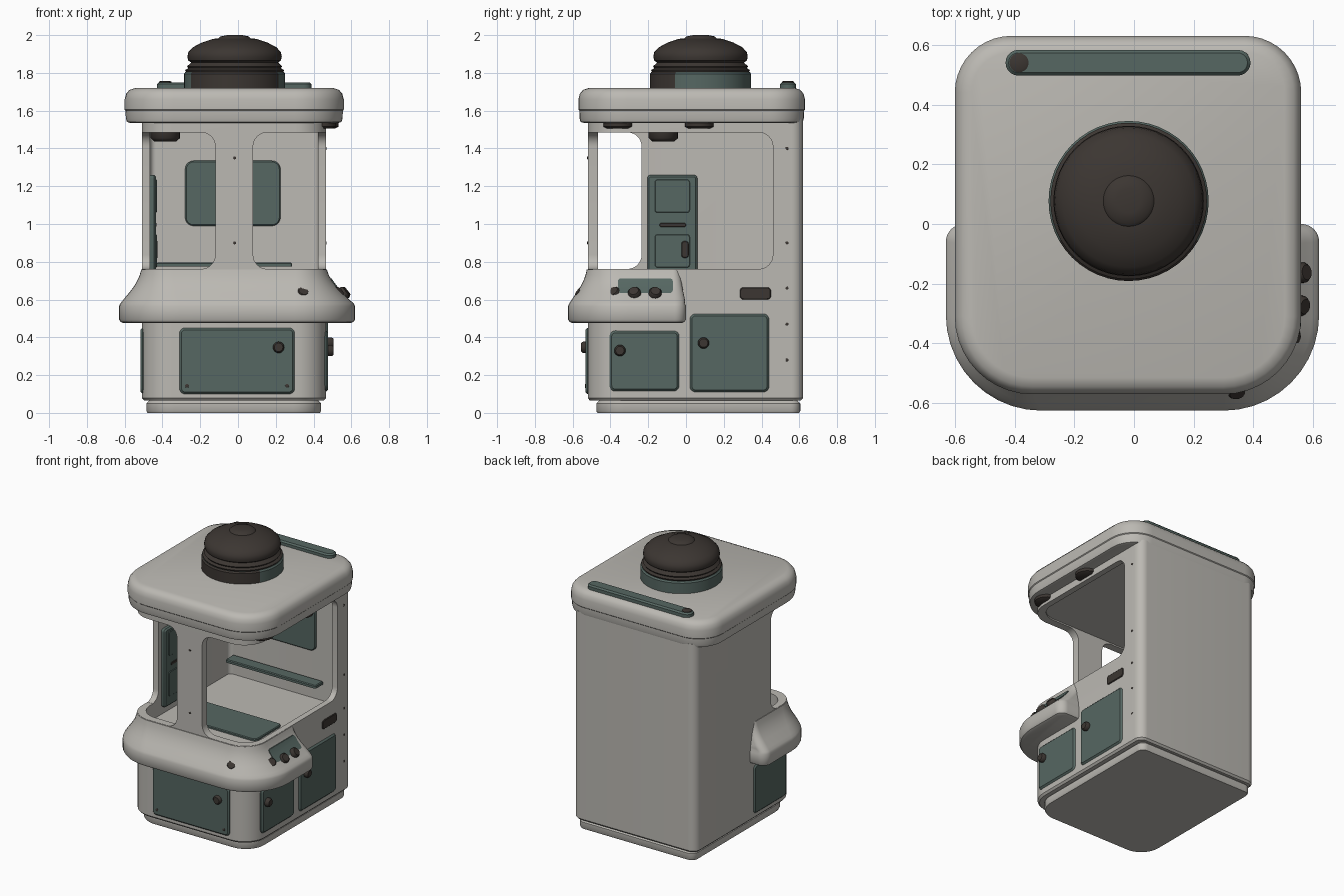
import bpy, bmesh, math
from mathutils import Vector

if "Cube" in bpy.data.objects:
    bpy.data.objects.remove(bpy.data.objects["Cube"])


def material(name, rgb):
    m = bpy.data.materials.new(name)
    m.diffuse_color = (*rgb, 1)
    m.use_nodes = True
    m.node_tree.nodes["Principled BSDF"].inputs["Base Color"].default_value = m.diffuse_color
    return m


SHELL = material("warm_grey_shell", (0.50, 0.485, 0.45))
GREEN = material("grey_green_panel", (0.092, 0.135, 0.122))
DARK = material("dark_brown", (0.045, 0.037, 0.032))


def outline(x0, x1, y0, y1, rf, rb, n=10):
    """Rounded rectangle, radius rf on the y0 side and rb on the y1 side."""
    pts = []
    for cx, cy, r, a in ((x0 + rf, y0 + rf, rf, 180), (x1 - rf, y0 + rf, rf, 270),
                         (x1 - rb, y1 - rb, rb, 0), (x0 + rb, y1 - rb, rb, 90)):
        for i in range(n + 1):
            t = math.radians(a + 90 * i / n)
            pts.append((cx + r * math.cos(t), cy + r * math.sin(t)))
    return pts


def circle(cx, cy, r, n=48):
    return [(cx + r * math.cos(2 * math.pi * i / n), cy + r * math.sin(2 * math.pi * i / n)) for i in range(n)]


def loft(name, rings, mat, axis="z"):
    """Skin a stack of (level, 2D outline) and cap both ends."""
    place = {"z": lambda p, d: (p[0], p[1], d),
             "y": lambda p, d: (p[0], d, p[1]),
             "x": lambda p, d: (d, p[0], p[1])}[axis]
    bm = bmesh.new()
    loops = [[bm.verts.new(place(p, d)) for p in ring] for d, ring in rings]
    n = len(loops[0])
    for a, b in zip(loops, loops[1:]):
        for i in range(n):
            bm.faces.new((a[i], a[(i + 1) % n], b[(i + 1) % n], b[i]))
    bm.faces.new(loops[0][::-1])
    bm.faces.new(loops[-1])
    bmesh.ops.recalc_face_normals(bm, faces=bm.faces)
    me = bpy.data.meshes.new(name)
    bm.to_mesh(me)
    bm.free()
    ob = bpy.data.objects.new(name, me)
    bpy.context.collection.objects.link(ob)
    if mat:
        me.materials.append(mat)
    return ob


def smooth(ob, angle=35):
    bpy.ops.object.select_all(action="DESELECT")
    ob.select_set(True)
    bpy.context.view_layer.objects.active = ob
    bpy.ops.object.shade_smooth_by_angle(angle=math.radians(angle))


def boolean(ob, cutter, op="DIFFERENCE"):
    mod = ob.modifiers.new("cut", "BOOLEAN")
    mod.object, mod.operation, mod.solver = cutter, op, "EXACT"
    bpy.context.view_layer.objects.active = ob
    bpy.ops.object.modifier_apply(modifier=mod.name)


def plate(name, axis, a0, a1, b0, b1, d0, d1, mat, r=0.03):
    """Rounded plate with a small chamfer on its outer face at d1."""
    c = 0.25 * (d1 - d0)
    e = abs(c)
    o = outline(a0, a1, b0, b1, r, r, 5)
    i = outline(a0 + e, a1 - e, b0 + e, b1 - e, max(r - e, .002), max(r - e, .002), 5)
    ob = loft(name, [(d0, o), (d1 - c, o), (d1, i)], mat, axis)
    smooth(ob)
    return ob


def knob(name, pos, direction, r, h, mat=DARK):
    ob = loft(name, [(0, circle(0, 0, r, 20)), (h * .7, circle(0, 0, r, 20)), (h, circle(0, 0, r * .75, 20))], mat)
    ob.location = pos
    ob.rotation_euler = Vector(direction).to_track_quat("Z", "Y").to_euler()
    smooth(ob, 50)
    return ob


def inset(box, d):
    x0, x1, y0, y1, rf, rb = box
    return outline(x0 + d, x1 - d, y0 + d, y1 - d, rf - d, rb - d)


# Cabinet body with a lower groove
BODY = (-.508, .466, -.52, .62, .16, .06)
body = loft("cabinet_body", [(.065, inset(BODY, .012)), (.078, inset(BODY, 0)), (1.56, inset(BODY, 0))], SHELL)

# Plinth
PL = (-.485, .44, -.475, .605, .15, .05)
smooth(loft("plinth", [(0, inset(PL, .006)), (.01, inset(PL, 0)), (.05, inset(PL, 0)), (.07, inset(PL, .02))], SHELL))

# Flared counter ledge around the front half
WIDE = (-.63, .62, -.625, .0, .32, .06)
TOP = (-.512, .47, -.525, -.03, .165, .04)


def ledge(name, mat, grow=0):
    rings = [(.475, inset(WIDE, .025)), (.482, inset(WIDE, .008)), (.495, inset(WIDE, 0)), (.565, inset(WIDE, 0)),
             (.58, inset(WIDE, .007))]
    for z, t in ((.595, .17), (.615, .3), (.64, .48), (.67, .67), (.70, .82), (.73, .93), (.76, 1)):
        box = [w + (p - w) * t for w, p in zip(WIDE, TOP)]
        rings.append((z, inset(box, -grow)))
    return loft(name, rings, mat)


counter = ledge("counter_ledge", SHELL)

# Cavity and wraparound window openings
cavity = loft("cavity_cutter", [(.65, outline(-.465, .424, -.465, .57, .13, .03)),
                                (1.495, outline(-.465, .424, -.465, .57, .13, .03))], None)
Z0, Z1 = .762, 1.485
cutters = [cavity]
for name, axis, a0, a1, d0, d1 in (("right_front", "y", .08, .9, -.9, -.3), ("right_side", "x", -.9, .46, .2, .9),
                                   ("left_front", "y", -.9, -.12, -.9, -.3), ("left_side", "x", -.9, -.235, -.9, -.25)):
    o = outline(a0, a1, Z0, Z1, .075, .075, 8)
    cutters.append(loft(name + "_cutter", [(d0, o), (d1, o)], None, axis))
for c in cutters:
    boolean(body, c)
boolean(counter, cavity)
smooth(body)
smooth(counter)

# Control panel skin on the right of the counter
panel = ledge("control_panel", GREEN, .006)
trim = loft("panel_cutter", [(.44, outline(-.36, -.07, .635, .712, .015, .015, 4)),
                             (.8, outline(-.36, -.07, .635, .712, .015, .015, 4))], None, "x")
boolean(panel, trim, "INTERSECT")
smooth(panel)
for c in cutters + [trim]:
    bpy.data.objects.remove(c)
for i, (x, y) in enumerate(((.56, -.165), (.555, -.27), (.525, -.37), (.47, -.455), (.35, -.54))):
    d = Vector((x - .25, y + .2, 0)).normalized() + Vector((0, 0, .8))
    knob(f"control_knob_{i + 1}", (x - .012, y, .622), d, .034, .04)

# Roof slab
ROOF = (-.6, .56, -.57, .63, .26, .19)
smooth(loft("roof", [(1.535, inset(ROOF, .03)), (1.54, inset(ROOF, .012)), (1.56, inset(ROOF, .006)),
                     (1.60, inset(ROOF, .005)), (1.605, inset(ROOF, 0)), (1.66, inset(ROOF, 0)),
                     (1.69, inset(ROOF, .008)), (1.71, inset(ROOF, .025)), (1.72, inset(ROOF, .055))], SHELL))

# Roof strip with its button
plate("roof_strip", "z", -.43, .39, .497, .583, 1.71, 1.75, GREEN, .042)
knob("roof_button", (-.385, .54, 1.745), (0, 0, 1), .032, .012)

# Beacon: two-tone base and ribbed dome
CX, CY = -.018, .077
base = loft("beacon_base", [(z, circle(CX, CY, r)) for z, r in ((1.71, .268), (1.795, .268), (1.805, .26))], GREEN)
base.data.materials.append(DARK)
for f in base.data.polygons:
    f.material_index = int(f.center.y < -.06 and abs(f.normal.z) < .9)
smooth(base)
smooth(loft("beacon_dome", [(z, circle(CX, CY, r)) for z, r in (
    (1.80, .255), (1.815, .262), (1.825, .245), (1.835, .252), (1.845, .24), (1.855, .23), (1.865, .245), (1.885, .25),
    (1.91, .245), (1.935, .222), (1.96, .175), (1.98, .115), (1.983, .085), (1.993, .075), (2.0, .04))], DARK))

# Lower doors with knobs
plate("front_door", "y", -.31, .30, .10, .45, -.49, -.533, GREEN)
knob("front_door_knob", (.215, -.525, .347), (0, -1, 0), .03, .03)
for i, x in enumerate((-.27, .26)):
    knob(f"front_door_screw_{i}", (x, -.53, .143), (0, -1, 0), .01, .006)
plate("right_front_door", "x", -.405, -.035, .115, .435, .43, .477, GREEN)
knob("right_front_door_knob", (.475, -.35, .33), (1, 0, 0), .03, .03)
plate("right_rear_door", "x", .02, .44, .11, .525, .43, .477, GREEN)
knob("right_rear_door_knob", (.475, .093, .37), (1, 0, 0), .03, .03)
plate("left_front_door", "x", -.405, -.035, .10, .45, -.47, -.517, GREEN)

# Side vent slot
plate("side_vent", "x", .285, .45, .60, .665, .455, .472, DARK, .02)

# Interior fittings
plate("back_wall_panel", "y", -.28, .225, .99, 1.335, .58, .555, GREEN, .045)
plate("back_shelf", "z", -.43, .285, .47, .56, .775, .797, GREEN, .01)
plate("floor_tray", "z", -.35, .28, -.2, .1, .645, .665, GREEN, .03)
plate("left_wall_unit", "x", -.205, .06, .70, 1.26, -.475, -.435, GREEN, .02)
plate("left_unit_screen", "x", -.165, .02, 1.06, 1.235, -.44, -.43, GREEN, .015)
plate("left_unit_slot", "x", -.14, .0, .985, 1.005, -.44, -.431, DARK, .008)
plate("left_unit_flap", "x", -.165, .02, .77, .945, -.44, -.43, GREEN, .015)
plate("left_unit_button", "x", -.025, .015, .82, .91, -.44, -.425, DARK, .018)

# Lamps under the roof and ceiling
for name, x, y, z in (("corner_lamp", .44, -.36, 1.54), ("side_lamp", .455, .07, 1.54), ("inner_lamp", -.385, -.12, 1.497)):
    knob(name, (x, y, z), (0, 0, -1), .078, .06 if name == "inner_lamp" else .035)

# Screws along the pillar and the right rear edge
for i, z in enumerate((1.35, .9)):
    knob(f"pillar_screw_{i}", (-.018, -.518, z), (0, -1, 0), .008, .005)
for i, z in enumerate((.28, .47, .66, .9, 1.4)):
    knob(f"rear_screw_{i}", (.464, .535, z), (1, 0, 0), .008, .005)
